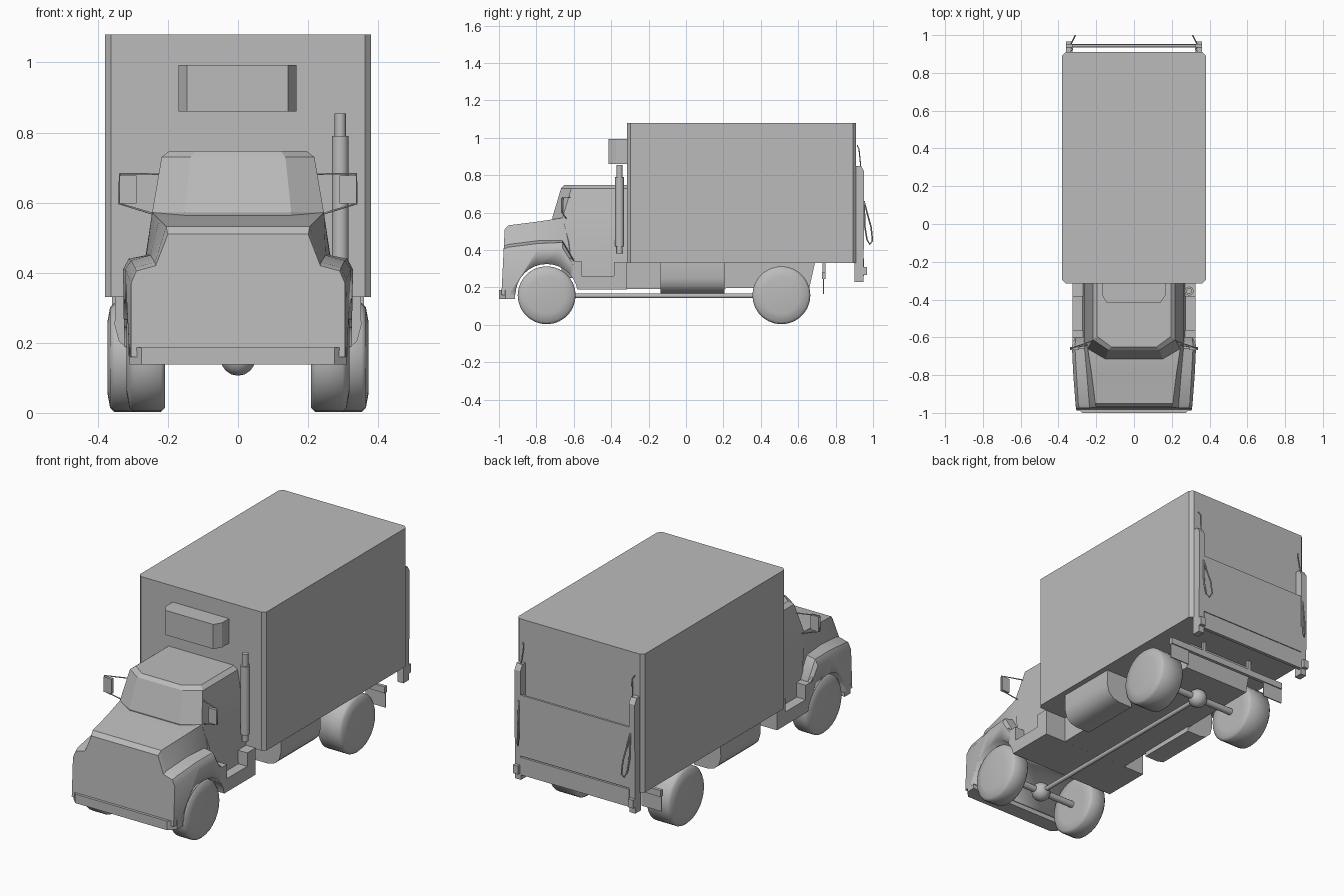
import bpy, bmesh, math
from mathutils import Vector

if "Cube" in bpy.data.objects:
    bpy.data.objects.remove(bpy.data.objects["Cube"], do_unlink=True)

paint = bpy.data.materials.new("plain grey")
paint.use_nodes = True
GREY = (0.5, 0.5, 0.5, 1)
paint.diffuse_color = GREY
paint.node_tree.nodes["Principled BSDF"].inputs["Base Color"].default_value = GREY


def finish(name, bm, smooth=None):
    bmesh.ops.recalc_face_normals(bm, faces=bm.faces)
    mesh = bpy.data.meshes.new(name)
    bm.to_mesh(mesh)
    bm.free()
    mesh.materials.append(paint)
    ob = bpy.data.objects.new(name, mesh)
    bpy.context.collection.objects.link(ob)
    if smooth:
        bpy.ops.object.select_all(action='DESELECT')
        ob.select_set(True)
        bpy.context.view_layer.objects.active = ob
        bpy.ops.object.shade_smooth_by_angle(angle=math.radians(smooth))
    return ob


def loft(name, rings, smooth=None):
    """Skin closed rings of points and cap both ends."""
    bm = bmesh.new()
    rows = [[bm.verts.new(p) for p in ring] for ring in rings]
    n = len(rows[0])
    for a, b in zip(rows, rows[1:]):
        for i in range(n):
            j = (i + 1) % n
            bm.faces.new((a[i], a[j], b[j], b[i]))
    bm.faces.new(rows[0])
    bm.faces.new(rows[-1])
    return finish(name, bm, smooth)


def box(name, x, y, z):
    return loft(name, [[(x[0], y[0], h), (x[1], y[0], h), (x[1], y[1], h), (x[0], y[1], h)] for h in z])


def side_prism(name, x0, x1, yz, smooth=None):
    return loft(name, [[(x, y, z) for y, z in yz] for x in (x0, x1)], smooth)


def tube(name, a, b, r, n=12):
    a, b = Vector(a), Vector(b)
    q = (b - a).to_track_quat('Z', 'Y')
    circle = [q @ Vector((r * math.cos(t), r * math.sin(t), 0))
              for t in (2 * math.pi * i / n for i in range(n))]
    return loft(name, [[p + c for c in circle] for p in (a, b)], 40)


def wire(name, pts, r):
    cu = bpy.data.curves.new(name, 'CURVE')
    cu.dimensions = '3D'
    cu.bevel_depth, cu.bevel_resolution = r, 1
    sp = cu.splines.new('POLY')
    sp.points.add(len(pts) - 1)
    for p, co in zip(sp.points, pts):
        p.co = (*co, 1)
    cu.materials.append(paint)
    ob = bpy.data.objects.new(name, cu)
    bpy.context.collection.objects.link(ob)


def span(s, a, b):
    return tuple(sorted((s * a, s * b)))


# Cargo box with chamfered upright corners
W, c, y0, y1 = 0.38, 0.018, -0.315, 0.91
plan = [(-W, y0 + c), (-W + c, y0), (W - c, y0), (W, y0 + c),
        (W, y1 - c), (W - c, y1), (-W + c, y1), (-W, y1 - c)]
loft("cargo_box", [[(x, y, z) for x, y in plan] for z in (0.33, 1.08)])

# Cooling unit on the front of the box
unit = [(-0.17, -0.31), (-0.17, -0.375), (-0.145, -0.415),
        (0.142, -0.415), (0.167, -0.375), (0.167, -0.31)]
loft("cooling_unit", [[(x, y, z) for x, y in unit] for z in (0.86, 0.993)])

# Hood and front fenders: lengthwise loft of half sections
sections = [
    (-0.97, [(0.305, 0.16), (0.305, 0.37), (0.29, 0.405), (0.235, 0.42), (0.2, 0.51)]),
    (-0.95, [(0.31, 0.16), (0.31, 0.38), (0.295, 0.415), (0.237, 0.43), (0.205, 0.532)]),
    (-0.79, [(0.32, 0.17), (0.322, 0.41), (0.305, 0.435), (0.25, 0.45), (0.225, 0.552)]),
    (-0.66, [(0.325, 0.18), (0.328, 0.41), (0.312, 0.44), (0.262, 0.45), (0.245, 0.572)]),
    (-0.6, [(0.325, 0.19), (0.325, 0.315), (0.31, 0.34), (0.262, 0.35), (0.245, 0.572)]),
]
rings = []
for y, half in sections:
    full = half + [(-x, z) for x, z in reversed(half)]
    lean = 0.05 if y < -0.96 else 0
    rings.append([(x, y - lean * (0.5 - z), z) for x, z in full])
hood = loft("hood_and_fenders", rings, 35)

# Cabin with bowed windscreen
levels = [(0.25, 0.272, -0.66), (0.44, 0.265, -0.68), (0.572, 0.245, -0.715),
          (0.73, 0.218, -0.668), (0.748, 0.195, -0.65)]
loft("cabin", [[(w, -0.315, z), (w, yf + 0.055, z), (0.62 * w, yf, z),
                (-0.62 * w, yf, z), (-w, yf + 0.055, z), (-w, -0.315, z)] for z, w, yf in levels], 20)

# Stepped sills under the doors
sill = side_prism("door_steps", -0.325, 0.325,
                  [(-0.62, 0.36), (-0.6, 0.34), (-0.56, 0.34), (-0.56, 0.262), (-0.385, 0.262),
                   (-0.385, 0.335), (-0.315, 0.335), (-0.315, 0.19), (-0.62, 0.19)])

# Front wheel openings
cutter = tube("wheel_opening_cutter", (-0.5, -0.745, 0.158), (0.5, -0.745, 0.158), 0.167, 32)
cutter.hide_render = True
cutter.hide_set(True)
for ob in (hood, sill):
    m = ob.modifiers.new("wheel_opening", 'BOOLEAN')
    m.operation, m.object, m.solver = 'DIFFERENCE', cutter, 'EXACT'

# Front bumper
bumper = [(-0.31, -0.915), (-0.31, -0.965), (-0.275, -1.0), (0.275, -1.0), (0.31, -0.965), (0.31, -0.915)]
loft("front_bumper", [[(x, y, z) for x, y in bumper] for z in (0.138, 0.187)])

# Exhaust stack
for name, z0, z1, r in (("exhaust_pipe", 0.38, 0.855, 0.016), ("exhaust_muffler", 0.42, 0.79, 0.024)):
    tube(name, (0.292, -0.355, z0), (0.292, -0.355, z1), r)

# Chassis
side_prism("chassis", -0.2, 0.2, [(-0.33, 0.19), (0.66, 0.2), (0.69, 0.335), (-0.33, 0.335)])

# Running gear
tube("drive_shaft", (0, -0.745, 0.155), (0, 0.51, 0.155), 0.012)
for end, y in (("front", -0.745), ("rear", 0.51)):
    tube(end + "_axle", (-0.25, y, 0.158), (0.25, y, 0.158), 0.018)
    bm = bmesh.new()
    bmesh.ops.create_uvsphere(bm, u_segments=12, v_segments=8, radius=0.05)
    for v in bm.verts:
        v.co = (v.co.x, v.co.y + y, v.co.z + 0.156)
    finish(end + "_differential", bm, 60)

for s, tag in ((1, "left"), (-1, "right")):
    # Wheels turned from a softly domed profile
    for end, y, xi, xo in (("front", -0.745, 0.208, 0.31), ("rear", 0.51, 0.22, 0.365)):
        prof = [(xi, 0.1), (xi, 0.143), (xi + 0.012, 0.155), (xo - 0.012, 0.155), (xo, 0.143), (xo + 0.008, 0.1)]
        ring = [2 * math.pi * i / 28 for i in range(28)]
        loft(f"{tag}_{end}_wheel", [[(s * x, y + r * math.cos(t), 0.158 + r * math.sin(t)) for t in ring]
                                    for x, r in prof], 75)

    # Side tank with rounded lower edge
    tank = [(0.19, 0.33), (0.35, 0.33), (0.352, 0.25), (0.34, 0.205), (0.31, 0.177), (0.27, 0.168), (0.19, 0.168)]
    loft(tag + "_side_tank", [[(s * x, y, z) for x, z in tank] for y in (-0.135, 0.205)], 40)

    # Mirror and its bracket
    box(tag + "_mirror", span(s, 0.29, 0.338), (-0.668, -0.652), (0.597, 0.678))
    wire(tag + "_mirror_bracket", [(s * 0.225, -0.62, 0.682), (s * 0.338, -0.66, 0.682),
                                   (s * 0.338, -0.66, 0.597), (s * 0.242, -0.64, 0.568)], 0.003)

    # Tail lift post, foot and hanging loop
    side_prism(tag + "_lift_post", s * 0.325, s * 0.36,
               [(0.9, 0.23), (0.948, 0.23), (0.953, 0.6), (0.953, 0.82), (0.935, 0.85), (0.9, 0.85)])
    box(tag + "_lift_foot", span(s, 0.33, 0.36), (0.94, 0.967), (0.265, 0.31))
    loop = [(0.952, 0.66), (0.957, 0.52), (0.968, 0.455), (0.983, 0.43),
            (0.997, 0.45), (0.99, 0.52), (0.968, 0.6), (0.952, 0.66)]
    wire(tag + "_lift_loop", [(s * (0.335 - 0.5 * (y - 0.95)), y, z) for y, z in loop], 0.004)
    wire(tag + "_lift_hook", [(s * 0.335, 0.915, 0.96), (s * 0.325, 0.925, 0.94), (s * 0.335, 0.935, 0.84)], 0.003)

    # Mud flap and its hanger
    box(tag + "_mud_flap", span(s, 0.25, 0.37), (0.733, 0.739), (0.165, 0.26))
    box(tag + "_flap_hanger", span(s, 0.14, 0.16), (0.73, 0.745), (0.25, 0.335))

box("flap_crossbar", (-0.37, 0.37), (0.727, 0.745), (0.245, 0.28))

# Tail lift platform in two leaves
box("lift_gate", (-0.325, 0.325), (0.938, 0.95), (0.36, 0.69))
box("lift_sill", (-0.325, 0.325), (0.935, 0.953), (0.26, 0.355))
